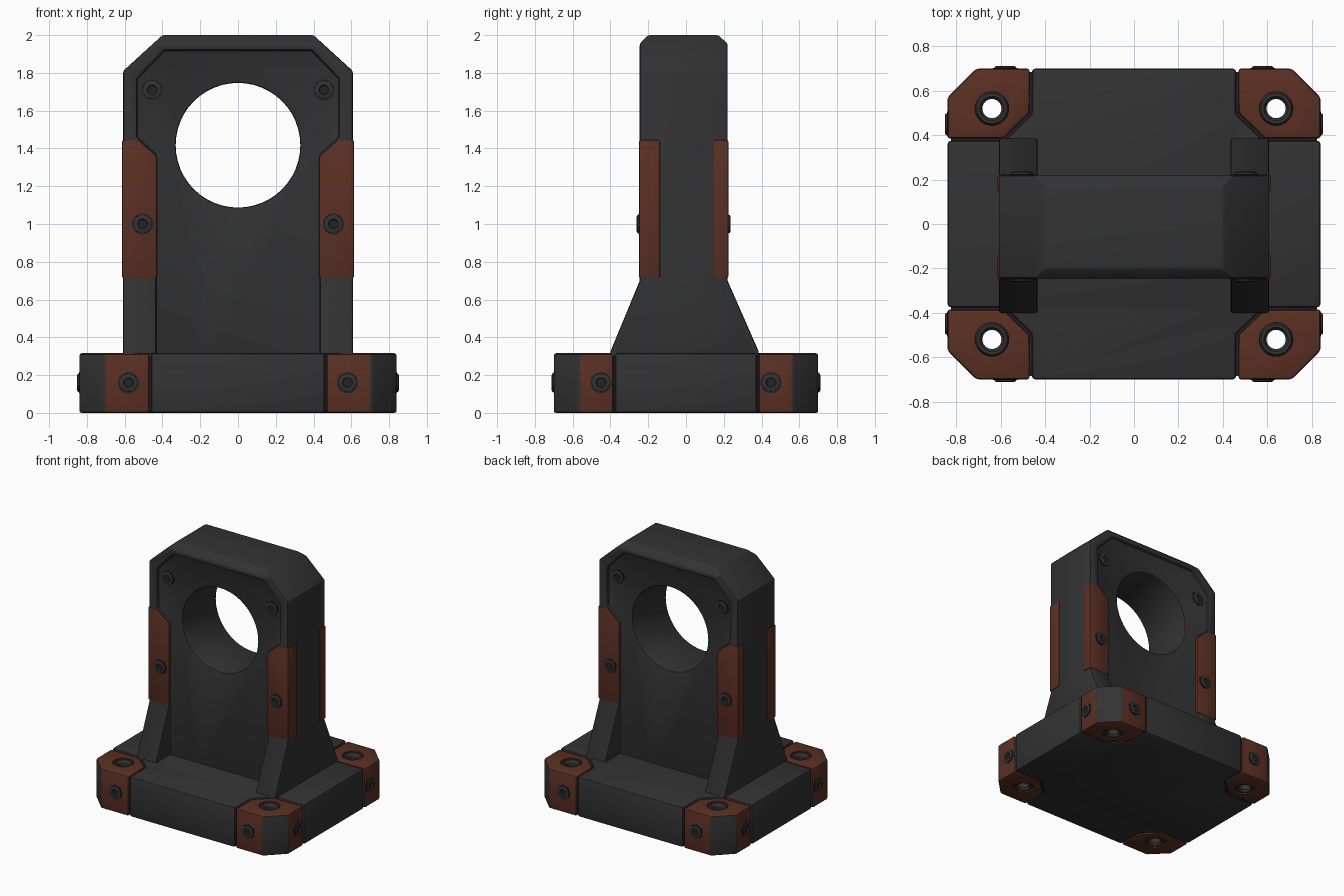
import bpy, bmesh, math
from mathutils import Vector

if "Cube" in bpy.data.objects:
    bpy.data.objects.remove(bpy.data.objects["Cube"])


def material(name, rgb):
    m = bpy.data.materials.new(name)
    m.diffuse_color = (*rgb, 1)
    m.use_nodes = True
    m.node_tree.nodes["Principled BSDF"].inputs["Base Color"].default_value = m.diffuse_color
    return m


DARK = material("charcoal metal", (0.032, 0.032, 0.032))
RUST = material("rust red metal", (0.105, 0.029, 0.017))
BLACK = material("black steel", (0.017, 0.017, 0.017))


def new_object(name, bm, *mats):
    bmesh.ops.recalc_face_normals(bm, faces=bm.faces)
    me = bpy.data.meshes.new(name)
    bm.to_mesh(me)
    bm.free()
    for m in mats:
        me.materials.append(m)
    ob = bpy.data.objects.new(name, me)
    bpy.context.collection.objects.link(ob)
    return ob


def prism(name, pts, axis, a, b, *mats):
    """Extrude a 2D outline along an axis from a to b."""
    place = {'x': lambda p, t: (t, p[0], p[1]),
             'y': lambda p, t: (p[0], t, p[1]),
             'z': lambda p, t: (p[0], p[1], t)}[axis]
    bm = bmesh.new()
    lo = [bm.verts.new(place(p, a)) for p in pts]
    hi = [bm.verts.new(place(p, b)) for p in pts]
    bm.faces.new(lo)
    bm.faces.new(hi)
    n = len(pts)
    for i in range(n):
        j = (i + 1) % n
        bm.faces.new((lo[i], lo[j], hi[j], hi[i]))
    return new_object(name, bm, *mats)


def circle(cx, cy, r, n):
    return [(cx + r * math.cos(2 * math.pi * i / n),
             cy + r * math.sin(2 * math.pi * i / n)) for i in range(n)]


def mirrored(half):
    """Close a right-hand outline by reflecting it over the vertical."""
    return half + [(-x, y) for x, y in reversed(half)]


def bake(ob):
    dg = bpy.context.evaluated_depsgraph_get()
    me = bpy.data.meshes.new_from_object(ob.evaluated_get(dg))
    ob.modifiers.clear()
    ob.data = me


def boolean(ob, cutter, op='DIFFERENCE', keep=False):
    m = ob.modifiers.new("cut", 'BOOLEAN')
    m.operation, m.object, m.solver = op, cutter, 'EXACT'
    bake(ob)
    if not keep:
        bpy.data.objects.remove(cutter)


def bevel(ob, w):
    m = ob.modifiers.new("bevel", 'BEVEL')
    m.width, m.segments, m.limit_method = w, 2, 'ANGLE'
    m.angle_limit = math.radians(30)
    bake(ob)


def lathe(name, rings, loc, direction, n, *mats, closed=False):
    """Revolve (radius, height) rings about a direction."""
    q = Vector((0, 0, 1)).rotation_difference(Vector(direction))
    bm = bmesh.new()
    loops = [[bm.verts.new(Vector(loc) + q @ Vector((x, y, h)))
              for x, y in circle(0, 0, r, n)] for r, h in rings]
    pairs = list(zip(loops, loops[1:]))
    if closed:
        pairs.append((loops[-1], loops[0]))
    for A, B in pairs:
        for i in range(n):
            j = (i + 1) % n
            bm.faces.new((A[i], A[j], B[j], B[i]))
    if not closed:
        bm.faces.new(loops[0])
        bm.faces.new(loops[-1])
    return new_object(name, bm, *mats)


def bolt(name, loc, d):
    lathe(name + "_head", [(0.05, -0.01), (0.048, 0.008), (0.038, 0.012),
                           (0.026, 0.012), (0.022, 0.003)], loc, d, 24, DARK)
    lathe(name + "_collar", [(0.056, -0.01), (0.056, 0.002)], loc, d, 24, BLACK)
    lathe(name + "_socket", [(0.02, -0.005), (0.02, 0.005)], loc, d, 6, BLACK)


# base: recessed core, cross-shaped block
core = prism("base_core", mirrored([(0.70, -0.685), (0.825, -0.56),
                                    (0.825, 0.56), (0.70, 0.685)]),
             'z', 0.012, 0.30, BLACK)
block = prism("base_block", mirrored(
    [(0.46, -0.70), (0.46, -0.495), (0.585, -0.375), (0.84, -0.375),
     (0.84, 0.375), (0.585, 0.375), (0.46, 0.495), (0.46, 0.70)]),
    'z', 0, 0.317, DARK)
bevel(block, 0.015)

# corner caps with mounting sleeves and side bolts
for sx in (-1, 1):
    for sy in (-1, 1):
        cap = prism("corner_cap", [(sx * x, sy * y) for x, y in
                    [(0.47, 0.70), (0.71, 0.70), (0.84, 0.57), (0.84, 0.385),
                     (0.59, 0.385), (0.47, 0.50)]], 'z', 0, 0.313, RUST, DARK)
        bevel(cap, 0.012)
        drill = prism("drill", circle(sx * 0.64, sy * 0.52, 0.076, 32), 'z', -0.1, 0.5)
        boolean(core, drill, keep=True)
        boolean(cap, drill)
        for f in cap.data.polygons:
            c = f.center
            f.material_index = int(abs(c.x) + abs(c.y) > 1.385 and abs(f.normal.z) < 0.5)
        lathe("mounting_sleeve", [(0.043, 0.02), (0.055, 0.005), (0.068, 0.005),
                                  (0.077, 0.02), (0.077, 0.29), (0.068, 0.308),
                                  (0.055, 0.308), (0.043, 0.29)],
              (sx * 0.64, sy * 0.52, 0), (0, 0, 1), 32, DARK, closed=True)
        bolt("cap_end_bolt", (sx * 0.58, sy * 0.70, 0.16), (0, sy, 0))
        bolt("cap_side_bolt", (sx * 0.84, sy * 0.45, 0.16), (sx, 0, 0))

# upright: front silhouette intersected with the flared side silhouette
upright = prism("upright", mirrored([(0.608, 0.25), (0.608, 1.81), (0.40, 2.0)]),
                'y', -0.7, 0.7, DARK)
side = prism("side_profile", [(-0.40, 0.25), (-0.40, 0.325), (-0.245, 0.70),
                              (-0.245, 1.955), (-0.20, 2.0), (0.17, 2.0),
                              (0.22, 1.955), (0.22, 0.70), (0.385, 0.325),
                              (0.385, 0.25)], 'x', -0.8, 0.8)
boolean(upright, side, 'INTERSECT')

# recessed front and back panels, then the bore
panel = mirrored([(0.435, 0.20), (0.435, 1.37), (0.535, 1.46),
                  (0.535, 1.77), (0.39, 1.92)])
for a, b in ((-0.6, -0.225), (0.20, 0.6)):
    boolean(upright, prism("panel_cutter", panel, 'y', a, b))
boolean(upright, prism("bore_cutter", circle(0, 1.417, 0.33, 48), 'y', -0.8, 0.8))
bevel(upright, 0.01)

# rust side clips and panel bolts, front and back
for sy, outer, inner, face in ((-1, -0.249, -0.137, -0.225), (1, 0.224, 0.147, 0.20)):
    for sx in (-1, 1):
        clip = prism("side_clip", [(sx * x, z) for x, z in
                     [(0.43, 0.715), (0.614, 0.715), (0.614, 1.445),
                      (0.53, 1.445), (0.43, 1.36)]], 'y', outer, inner, RUST)
        bevel(clip, 0.008)
        bolt("clip_bolt", (sx * 0.505, outer, 1.0), (0, sy, 0))
        bolt("panel_bolt", (sx * 0.455, face, 1.71), (0, sy, 0))

# smooth the round surfaces, keep hard edges
for ob in bpy.context.scene.objects:
    ob.select_set(True)
    bpy.context.view_layer.objects.active = ob
bpy.ops.object.shade_smooth_by_angle(angle=math.radians(25))
